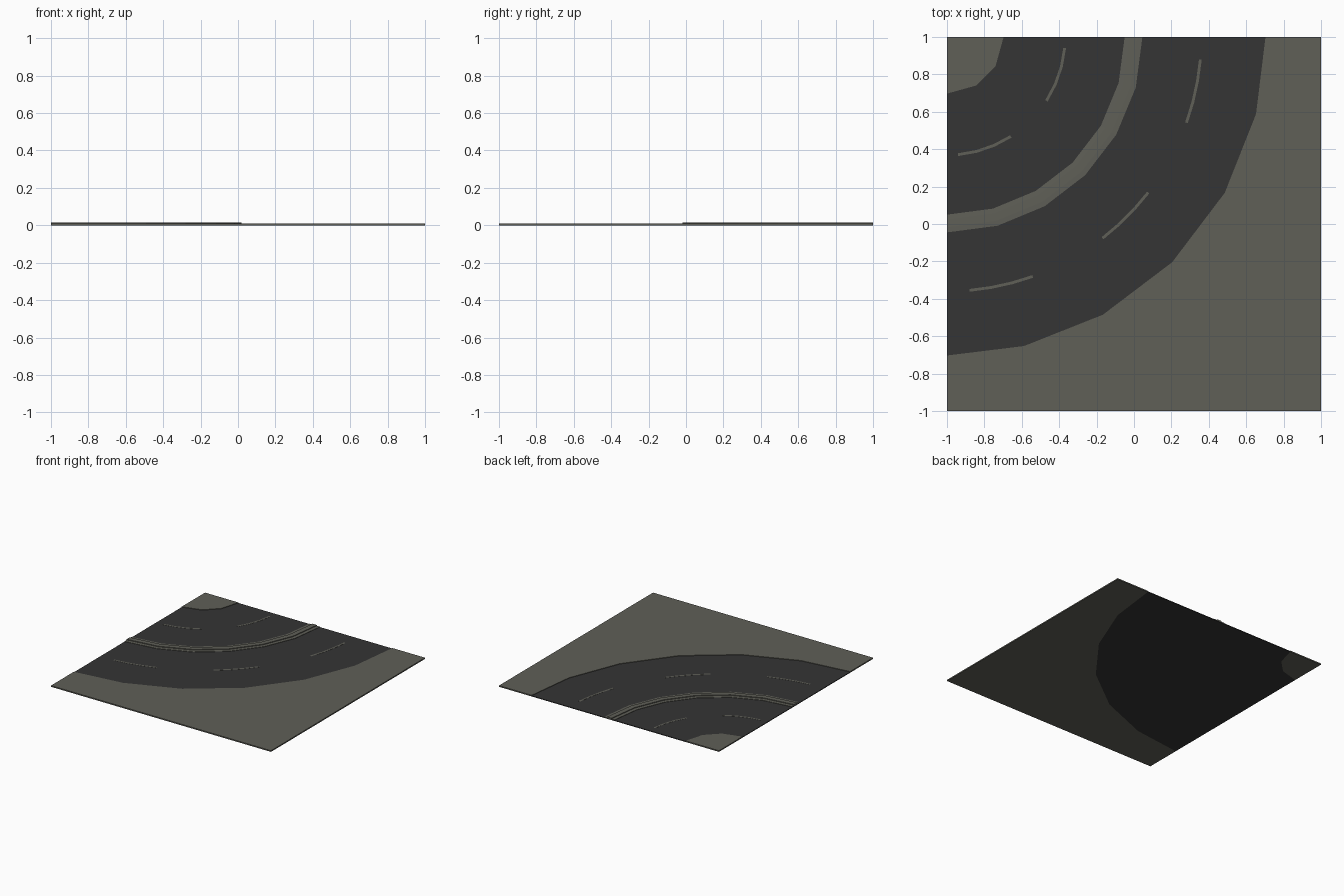
import bpy, bmesh
from math import sin, cos, radians

if "Cube" in bpy.data.objects:
    bpy.data.objects.remove(bpy.data.objects["Cube"])

CX, CY = -1.0, 1.0          # centre of the bend
ROAD_Z, GROUND_Z = 0.006, 0.01


def material(name, rgb):
    m = bpy.data.materials.new(name)
    m.diffuse_color = (*rgb, 1)
    m.use_nodes = True
    m.node_tree.nodes["Principled BSDF"].inputs["Base Color"].default_value = m.diffuse_color
    return m


concrete = material("warm grey concrete", (0.115, 0.115, 0.096))
asphalt = material("dark asphalt", (0.035, 0.035, 0.035))


def polar(r, deg):
    return CX + r * cos(radians(deg)), CY - r * sin(radians(deg))


def finish(bm, name, mat):
    bmesh.ops.recalc_face_normals(bm, faces=bm.faces)
    me = bpy.data.meshes.new(name)
    bm.to_mesh(me)
    bm.free()
    me.materials.append(mat)
    ob = bpy.data.objects.new(name, me)
    bpy.context.collection.objects.link(ob)
    return ob


def prism(name, outline, z0, z1, mat):
    """Flat slab with the given plan outline."""
    bm = bmesh.new()
    low = [bm.verts.new((x, y, z0)) for x, y in outline]
    top = [bm.verts.new((x, y, z1)) for x, y in outline]
    n = len(outline)
    caps = [bm.faces.new(low[::-1]), bm.faces.new(top)]
    for i in range(n):
        j = (i + 1) % n
        bm.faces.new((low[i], low[j], top[j], top[i]))
    bmesh.ops.triangulate(bm, faces=caps)
    return finish(bm, name, mat)


def sweep(name, profile, angles, mat):
    """Closed (radius, height) profile swept around the bend."""
    bm = bmesh.new()
    rings = [[bm.verts.new((*polar(r, a), z)) for r, z in profile] for a in angles]
    n = len(profile)
    for a, b in zip(rings, rings[1:]):
        for i in range(n):
            j = (i + 1) % n
            bm.faces.new((a[i], a[j], b[j], b[i]))
    bm.faces.new(rings[0])
    bm.faces.new(rings[-1])
    return finish(bm, name, mat)


inner = [polar(0.303, a) for a in (0, 31, 59, 90)]
outer = [polar(1.703, a) for a in (0, 14, 29.3, 45, 60.7, 76, 90)]

# Ground on both sides, with the road sunk slightly between them
prism("inner_verge", [(CX, CY)] + inner, 0, GROUND_Z, concrete)
prism("outer_verge", outer + [(-1, -1), (1, -1), (1, 1)], 0, GROUND_Z, concrete)
prism("road", outer + inner[::-1], 0, ROAD_Z, asphalt)

# Raised central divider
sweep("central_divider",
      [(0.95, ROAD_Z - 0.002), (0.95, 0.009), (0.977, 0.010), (0.977, 0.016),
       (1.018, 0.016), (1.018, 0.010), (1.045, 0.009), (1.045, ROAD_Z - 0.002)],
      [15 * i for i in range(7)], concrete)

# Lane dashes
dashes = [(0.632, 5.4, 32.7), (0.632, 57.3, 84.6),
          (1.36, 5.1, 19.7), (1.36, 37.7, 52.3), (1.36, 70.3, 84.9)]
for k, (r, a0, a1) in enumerate(dashes):
    h = 0.0075
    sweep(f"lane_dash_{k + 1}",
          [(r - h, ROAD_Z - 0.001), (r - h, ROAD_Z + 0.001),
           (r + h, ROAD_Z + 0.001), (r + h, ROAD_Z - 0.001)],
          [a0 + (a1 - a0) * i / 3 for i in range(4)], concrete)
